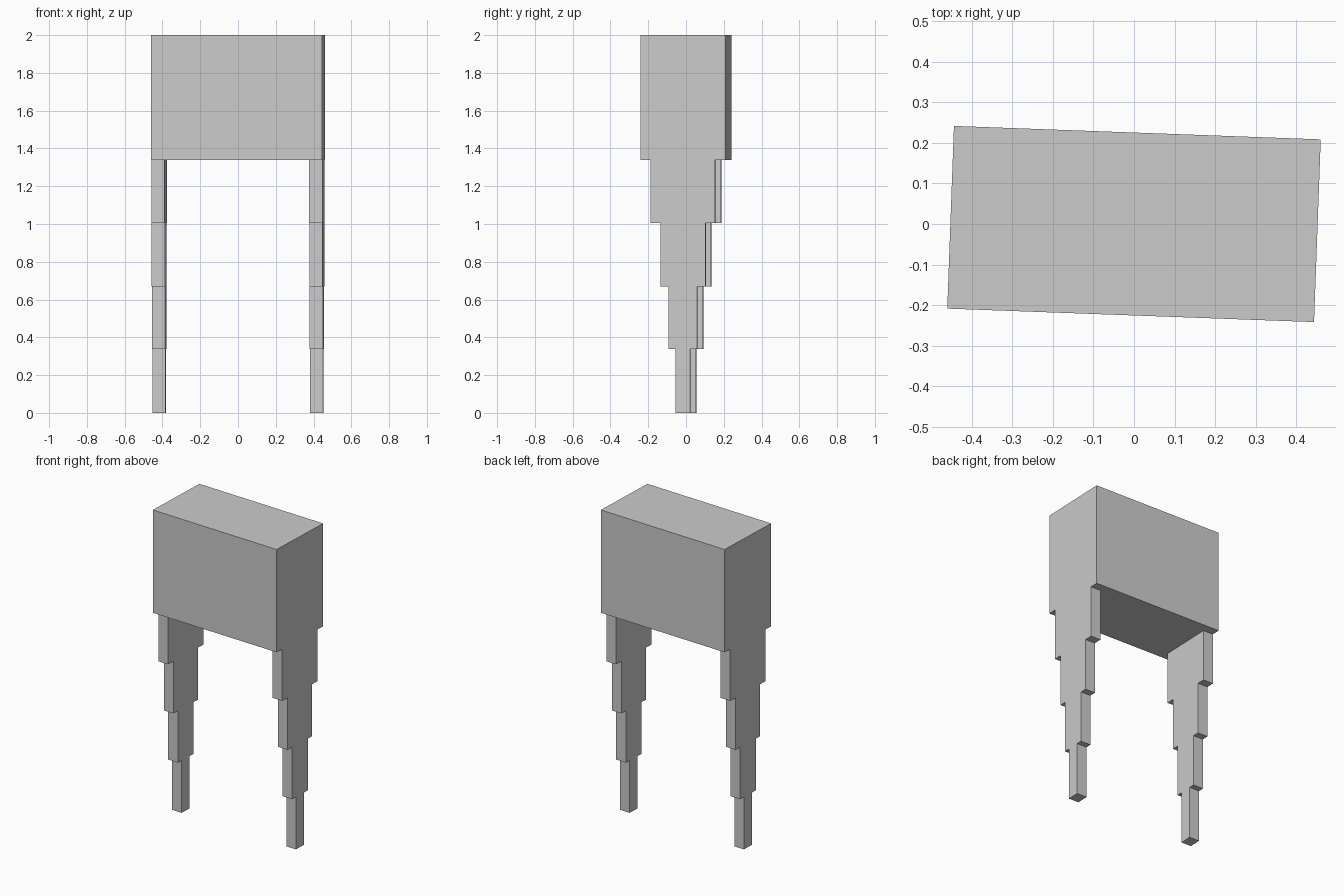
import bpy, bmesh, math
from mathutils import Matrix

if "Cube" in bpy.data.objects:
    bpy.data.objects.remove(bpy.data.objects["Cube"])

HALF_X, HALF_Y = 0.4528, 0.2255
LEG_W = 0.07
BODY_Z, TOP_Z = 1.338, 2.0
TURN = Matrix.Rotation(math.radians(-2.1), 4, 'Z')   # whole model is slightly turned


def extrude_profile(name, profile, x0, x1):
    """Extrude a y-z outline along x into a closed solid."""
    bm = bmesh.new()
    face = bm.faces.new([bm.verts.new((x0, y, z)) for y, z in profile])
    new = bmesh.ops.extrude_face_region(bm, geom=[face])['geom']
    verts = [v for v in new if isinstance(v, bmesh.types.BMVert)]
    bmesh.ops.translate(bm, verts=verts, vec=(x1 - x0, 0, 0))
    bmesh.ops.recalc_face_normals(bm, faces=bm.faces)
    bm.transform(TURN)
    mesh = bpy.data.meshes.new(name)
    bm.to_mesh(mesh)
    bm.free()
    obj = bpy.data.objects.new(name, mesh)
    bpy.context.collection.objects.link(obj)
    return obj


# Upper block
extrude_profile("body_block",
                [(-HALF_Y, BODY_Z), (HALF_Y, BODY_Z), (HALF_Y, TOP_Z), (-HALF_Y, TOP_Z)],
                -HALF_X, HALF_X)

# Stepped legs: (half depth, bottom z, top z) from the ground up
tiers = [(0.039, 0.0, 0.337), (0.076, 0.337, 0.67),
         (0.119, 0.67, 1.005), (0.171, 1.005, BODY_Z)]
right_side = [(y, z) for y, z0, z1 in tiers for z in (z0, z1)]
outline = right_side + [(-y, z) for y, z in reversed(right_side)]

for name, side in (("left_leg", -1), ("right_leg", 1)):
    extrude_profile(name, outline, side * HALF_X, side * (HALF_X - LEG_W))
